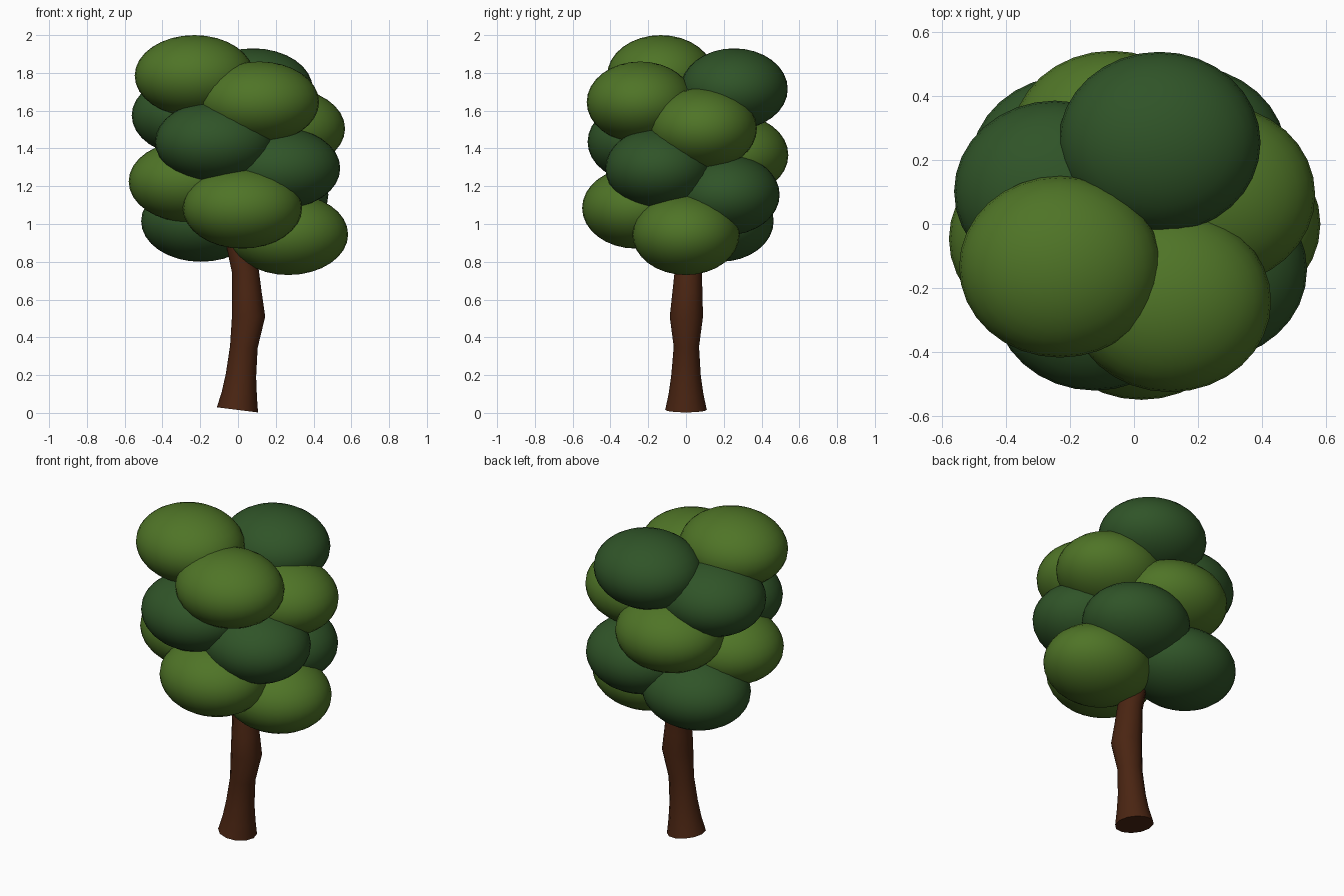
import bpy, bmesh, math

if "Cube" in bpy.data.objects:
    bpy.data.objects.remove(bpy.data.objects["Cube"])


def material(name, rgb):
    m = bpy.data.materials.new(name)
    m.diffuse_color = (*rgb, 1.0)
    m.use_nodes = True
    m.node_tree.nodes["Principled BSDF"].inputs["Base Color"].default_value = m.diffuse_color
    return m


light_green = material("light leaf green", (0.078, 0.175, 0.02))
dark_green = material("dark leaf green", (0.029, 0.088, 0.021))
bark = material("bark brown", (0.068, 0.018, 0.006))


def add_object(name, bm, mat, angle):
    mesh = bpy.data.meshes.new(name)
    bmesh.ops.recalc_face_normals(bm, faces=bm.faces)
    bm.to_mesh(mesh)
    bm.free()
    mesh.materials.append(mat)
    ob = bpy.data.objects.new(name, mesh)
    bpy.context.collection.objects.link(ob)
    bpy.ops.object.select_all(action='DESELECT')
    ob.select_set(True)
    bpy.context.view_layer.objects.active = ob
    bpy.ops.object.shade_smooth_by_angle(angle=math.radians(angle))
    return ob


# Leaf clumps: equal flattened balls climbing a golden-angle spiral
COUNT = 13
GOLDEN = math.radians(137.508)
for i in range(COUNT):
    a = i * GOLDEN
    bm = bmesh.new()
    bmesh.ops.create_uvsphere(bm, u_segments=32, v_segments=16, radius=1.0)
    bmesh.ops.scale(bm, verts=bm.verts, vec=(0.316, 0.284, 0.215))
    ob = add_object(f"leaf_clump_{i + 1}", bm,
                    light_green if i % 2 == 0 else dark_green, 60)
    ob.location = (0.267 * math.cos(a), 0.267 * math.sin(a), 0.945 + 0.07 * i)

# Trunk: lofted rings (z, centre x, centre y, radius x, radius y, tilt)
RINGS = [
    (0.016, -0.003, 0.0, 0.109, 0.110, -0.125),
    (0.10, 0.007, 0.0, 0.093, 0.092, -0.12),
    (0.20, 0.016, 0.0, 0.080, 0.078, -0.12),
    (0.35, 0.031, 0.002, 0.073, 0.067, -0.08),
    (0.51, 0.056, 0.002, 0.088, 0.088, 0.0),
    (0.63, 0.047, 0.007, 0.079, 0.080, 0.05),
    (0.75, 0.039, 0.012, 0.071, 0.072, 0.1),
    (0.88, 0.005, 0.014, 0.064, 0.065, 0.15),
    (1.20, -0.05, 0.015, 0.045, 0.045, 0.1),
]
SIDES = 12
bm = bmesh.new()
loops = []
for z, cx, cy, rx, ry, tilt in RINGS:
    loop = []
    for k in range(SIDES):
        t = 2 * math.pi * k / SIDES
        dx = rx * math.cos(t)
        loop.append(bm.verts.new((cx + dx, cy + ry * math.sin(t), z + tilt * dx)))
    loops.append(loop)
for lo, hi in zip(loops, loops[1:]):
    for k in range(SIDES):
        n = (k + 1) % SIDES
        bm.faces.new((lo[k], lo[n], hi[n], hi[k]))
bm.faces.new(loops[0][::-1])
bm.faces.new(loops[-1])
add_object("trunk", bm, bark, 40)
